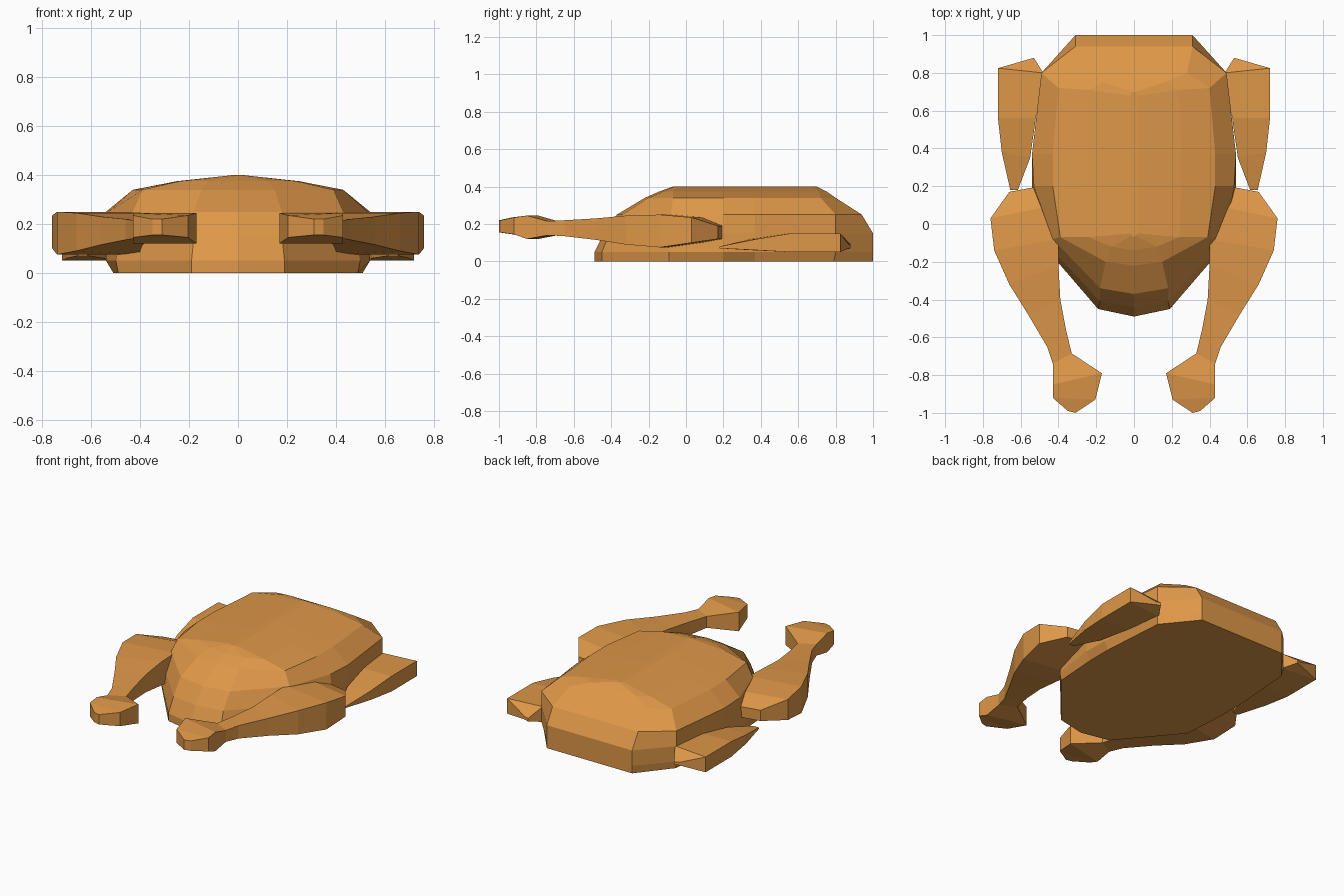
import bpy, bmesh

mat = bpy.data.materials.new("roasted_skin")
mat.diffuse_color = (0.73, 0.31, 0.065, 1)


def loft(name, rings):
    """Join closed rings of equal point count and cap both ends."""
    bm = bmesh.new()
    vs = [[bm.verts.new(p) for p in r] for r in rings]
    n = len(vs[0])
    for a, b in zip(vs, vs[1:]):
        for i in range(n):
            j = (i + 1) % n
            bm.faces.new((a[i], a[j], b[j], b[i]))
    bm.faces.new(vs[0][::-1])
    bm.faces.new(vs[-1])
    bmesh.ops.remove_doubles(bm, verts=bm.verts, dist=0.0005)
    bmesh.ops.recalc_face_normals(bm, faces=bm.faces)
    me = bpy.data.meshes.new(name)
    bm.to_mesh(me)
    bm.free()
    me.materials.append(mat)
    ob = bpy.data.objects.new(name, me)
    bpy.context.collection.objects.link(ob)
    return ob


def limb(name, stations):
    """Box-section limb: outer xy, inner xy, bottom z, top z; one per side."""
    for side, s in (("left", -1), ("right", 1)):
        loft(f"{side}_{name}", [
            [(s * ox, oy, zb), (s * ox, oy, zt), (s * ix, iy, zt), (s * ix, iy, zb)]
            for ox, oy, ix, iy, zb, zt in stations])


# Body: half outlines stacked by height, front to back
levels = [
    (0.00, [(0, -.49), (.19, -.45), (.49, -.09), (.51, .2), (.51, .37), (.48, .79), (.31, 1)]),
    (0.05, [(0, -.49), (.19, -.45), (.50, -.09), (.54, .2), (.54, .37), (.49, .80), (.31, 1)]),
    (0.15, [(0, -.44), (.18, -.41), (.48, -.09), (.54, .2), (.54, .37), (.49, .80), (.31, 1)]),
    (0.25, [(0, -.37), (.18, -.34), (.43, -.08), (.53, .2), (.54, .37), (.49, .80), (.31, .94)]),
    (0.34, [(0, -.22), (.15, -.20), (.39, -.07), (.43, .2), (.43, .37), (.40, .72), (.28, .80)]),
    (0.375, [(0, -.14), (.12, -.12), (.24, -.07), (.25, .2), (.25, .37), (.24, .71), (.16, .75)]),
    (0.40, [(0, -.07), (.01, -.06), (.02, -.05), (.02, .2), (.02, .37), (.02, .68), (.01, .70)]),
]
loft("body", [
    [(x, y, z) for x, y in half] + [(-x, y, z) for x, y in half[:0:-1]]
    for z, half in levels])

# Legs, from the hip to the knuckle end
limb("leg", [
    (.66, .17, .50, .20, .12, .19),
    (.76, .03, .42, .10, .10, .235),
    (.74, -.14, .40, -.08, .075, .25),
    (.66, -.32, .40, -.22, .09, .245),
    (.56, -.48, .39, -.40, .115, .23),
    (.46, -.65, .36, -.56, .135, .22),
    (.43, -.74, .33, -.685, .14, .215),
    (.43, -.85, .17, -.79, .12, .245),
    (.43, -.92, .205, -.93, .145, .235),
    (.35, -.99, .31, -1.0, .155, .22),
])

# Wings, from the tip back to the shoulder
limb("wing", [
    (.655, .18, .615, .18, .07, .08),
    (.70, .38, .55, .35, .06, .12),
    (.72, .56, .52, .56, .05, .15),
    (.72, .825, .48, .80, .05, .15),
    (.56, .87, .53, .88, .07, .09),
])
